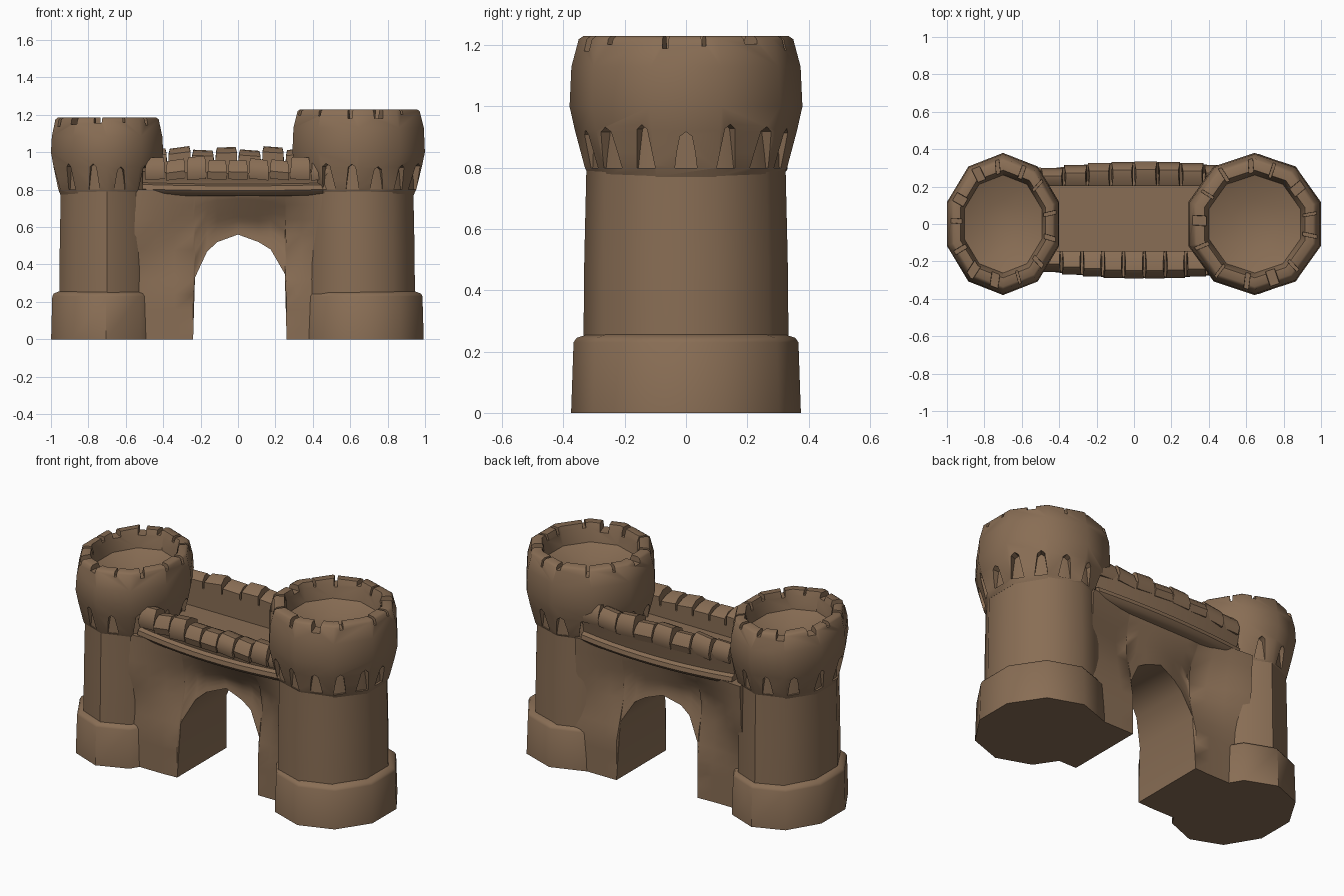
import bpy, bmesh, math, random
from mathutils import Matrix, Vector

random.seed(4)
cube = bpy.data.objects.get("Cube")
if cube:
    bpy.data.objects.remove(cube, do_unlink=True)

stone = bpy.data.materials.new("brown_stone")
stone.use_nodes = True
COLOUR = (0.25, 0.155, 0.09, 1)
stone.diffuse_color = COLOUR
stone.node_tree.nodes["Principled BSDF"].inputs["Base Color"].default_value = COLOUR


def finish(name, bm):
    """Turn a bmesh into a named stone object."""
    bmesh.ops.recalc_face_normals(bm, faces=bm.faces)
    mesh = bpy.data.meshes.new(name)
    bm.to_mesh(mesh)
    bm.free()
    mesh.materials.append(stone)
    obj = bpy.data.objects.new(name, mesh)
    bpy.context.collection.objects.link(obj)
    return obj


def smooth(obj, angle=42):
    bpy.ops.object.select_all(action="DESELECT")
    obj.select_set(True)
    bpy.context.view_layer.objects.active = obj
    bpy.ops.object.shade_smooth_by_angle(angle=math.radians(angle))


def skin(bm, rings):
    """Bridge closed rings of points and cap both ends."""
    rows = [[bm.verts.new(p) for p in ring] for ring in rings]
    n = len(rows[0])
    for a, b in zip(rows, rows[1:]):
        for i in range(n):
            j = (i + 1) % n
            bm.faces.new((a[i], a[j], b[j], b[i]))
    bm.faces.new(rows[0])
    bm.faces.new(rows[-1])


def lathe(name, profile, cx, sx, sides=10):
    """Ten-sided turned part; profile is (radius, z)."""
    bm = bmesh.new()
    turn = [math.pi / 2 + math.tau * i / sides for i in range(sides)]
    skin(bm, [[(cx + sx * r * math.cos(a), r * math.sin(a), z) for a in turn]
              for r, z in profile])
    return finish(name, bm)


def radial_prism(bm, outline, angle, cx, sx, near, far):
    """Prism pointing outward; outline is (sideways, z)."""
    out = Vector((math.cos(angle), math.sin(angle), 0))
    side = Vector((-out.y, out.x, 0))
    rings = []
    for r in (near, far):
        pts = [out * r + side * s + Vector((0, 0, z)) for s, z in outline]
        rings.append([(cx + sx * p.x, p.y, p.z) for p in pts])
    skin(bm, rings)


def tower(side, cx, sx, top, niches, base_x, base_sx):
    smooth(lathe(side + "_tower_base",
                 [(.375, 0), (.367, .23), (.357, .245), (.315, .258)], base_x, base_sx))
    smooth(lathe(side + "_tower_shaft",
                 [(.335, .2), (.332, .5), (.325, .8), (.325, .95)], cx, sx * .965))
    crown = lathe(side + "_tower_crown",
                  [(.315, .77), (.33, .8), (.362, .92), (.38, 1.0), (.374, top - .1),
                   (.35, top - .01), (.335, top), (.288, top), (.277, top - .03),
                   (.262, top - .11), (.13, top - .16)], cx, sx)
    # niches under the crown and narrow notches in its rim
    bm = bmesh.new()
    notches = 13
    for i in range(niches):
        h = .93 + random.uniform(-.015, .015)
        outline = [(-.036, .8), (.036, .8), (.03, .85), (.02, h - .015),
                   (0, h), (-.02, h - .015), (-.03, .85)]
        radial_prism(bm, outline, math.tau * (i + .5 * (niches % 2 == 0)) / niches,
                     cx, sx, .3, .5)
    for i in range(notches):
        w = random.choice((.007, .009, .012, .025))
        d = random.uniform(.025, .05)
        outline = [(-w, top - d), (w, top - d), (w * 1.3, top + .1), (-w * 1.3, top + .1)]
        angle = math.tau * (i + random.uniform(.3, .6)) / notches
        radial_prism(bm, outline, angle, cx, sx, .22, .5)
    cutter = finish(side + "_cutter", bm)
    cutter.hide_render = True
    mod = crown.modifiers.new("openings", "BOOLEAN")
    mod.object, mod.operation, mod.solver = cutter, "DIFFERENCE", "EXACT"
    bpy.context.view_layer.objects.active = crown
    bpy.ops.object.modifier_apply(modifier=mod.name)
    bpy.data.objects.remove(cutter, do_unlink=True)
    smooth(crown)


tower("right", -.70, .83, 1.185, 12, -.705, .825)
tower("left", .645, .98, 1.23, 15, .665, .92)

# gate wall: columns follow the pointed arch, faces flare into towers and ledges
arch = [(-.58, 0), (-.52, 0), (-.44, 0), (-.34, 0), (-.24, 0), (-.23, .33), (-.165, .47),
        (-.11, .52), (0, .56), (.11, .52), (.175, .48), (.25, .35), (.26, 0),
        (.34, 0), (.42, 0), (.48, 0), (.54, 0)]
TOP, ROWS = .8, 10


def mix(a, b, t):
    return a + (b - a) * min(1, max(0, t))


def wall_slice(x, z):
    """Centre and half depth of the wall; the right pier stands further forward."""
    low = (z - .25) / .3
    high = (z - .6) / .18
    flare = (abs(x) - .25) / .3 * min(1, max(0, low))
    centre = .025 + .14 * max(-.26, min(.26, x))
    centre += .03 * max(0, 1 - abs(x) / .26)
    centre = mix(mix(centre, .01, flare), .022, high)
    half = mix(mix(mix(.24, .17, low), .25, high), .285, flare)
    return centre, half


bm = bmesh.new()
rings = []
for x, low in arch:
    zs = [low + (TOP - low) * i / ROWS for i in range(ROWS + 1)]
    cuts = [(z, *wall_slice(x, z)) for z in zs]
    rings.append([(x, c - h, z) for z, c, h in cuts] +
                 [(x, c + h, z) for z, c, h in reversed(cuts)])
skin(bm, rings)
smooth(finish("gate_wall", bm), 45)

# walkway between the parapets
bm = bmesh.new()
bmesh.ops.create_cube(bm, size=1, matrix=Matrix.Translation((0, .03, .79)) @
                      Matrix.Diagonal((1.0, .42, .07, 1)))
finish("walkway", bm)


def bend(x):
    return .045 * (1 - ((x - .06) / .57) ** 2)


def parapet(name, sign, shift, inner, lift, count):
    """Bowed ledge and low wall with a row of rounded merlons."""
    section = [(.2, .765), (.228, .775), (.245, .795), (.24, .82), (.215, .83),
               (.22, .855), (.24, .89 + lift), (inner, .89 + lift), (inner, .765)]
    steps = 10
    bm = bmesh.new()
    rings = []
    for i in range(steps + 1):
        x = -.51 + 1.01 * i / steps
        sag = .03 * x * x
        rings.append([(x, shift + sign * (d + bend(x) * (d > inner)), z + sag)
                      for d, z in section])
    skin(bm, rings)
    smooth(finish(name + "_parapet", bm), 50)

    bm = bmesh.new()
    pitch = 1 / count
    for i in range(count):
        x = -.5 + pitch * (i + .5)
        half = pitch * random.uniform(.45, .485)
        b, base = bend(x), .855 + lift
        top = .962 + lift + .02 * abs(x) + random.uniform(-.01, .01)
        block = [(.235 + b, base, 1), (.247 + b, base + .04, 1), (.23 + b, top - .025, .96),
                 (.205 + b, top, .86), (inner + .025 + b * .5, top - .005, .86),
                 (inner, top - .03, .96), (inner, base, 1)]
        tilt = random.uniform(-.01, .01)
        skin(bm, [[(x + s * half * k, shift + sign * d, z + s * tilt) for d, z, k in block]
                  for s in (-1, 1)])
    smooth(finish(name + "_merlons", bm), 40)


parapet("front", -1, 0, .145, 0, 9)
parapet("back", 1, .042, .16, .055, 8)
